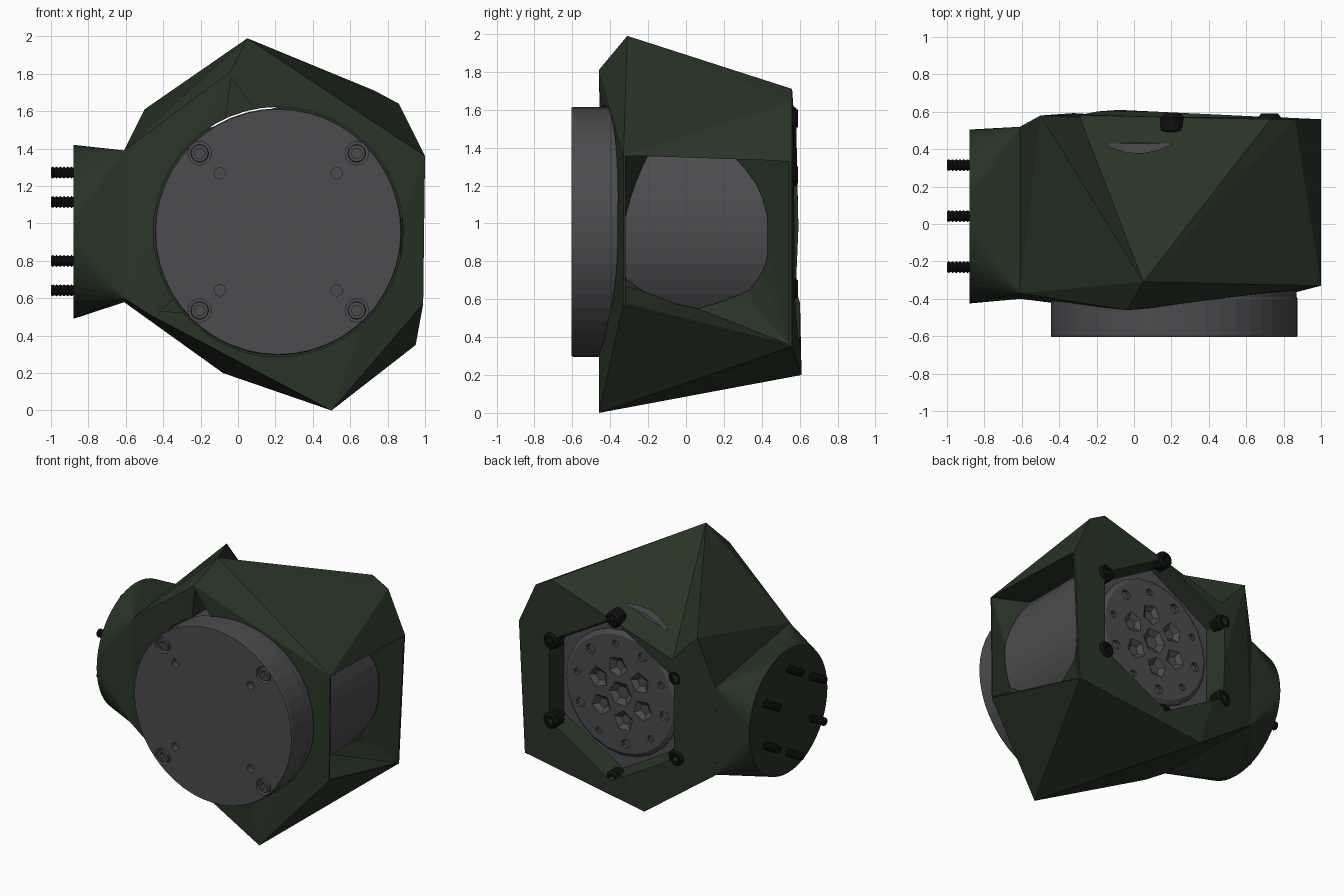
import bpy, bmesh, math
from mathutils import Vector

if "Cube" in bpy.data.objects:
    bpy.data.objects.remove(bpy.data.objects["Cube"])


def material(name, rgb):
    m = bpy.data.materials.new(name)
    m.diffuse_color = (*rgb, 1)
    m.use_nodes = True
    m.node_tree.nodes["Principled BSDF"].inputs["Base Color"].default_value = m.diffuse_color
    return m


GREEN = material("dark_green", (0.021, 0.034, 0.019))
GREY = material("motor_grey", (0.072, 0.072, 0.079))
BLACK = material("bolt_black", (0.005, 0.005, 0.005))
CX, CZ = 0.215, 0.955          # motor axis


def finish(name, bm, mat):
    bmesh.ops.recalc_face_normals(bm, faces=bm.faces)
    me = bpy.data.meshes.new(name)
    bm.to_mesh(me)
    bm.free()
    ob = bpy.data.objects.new(name, me)
    bpy.context.collection.objects.link(ob)
    if mat:
        me.materials.append(mat)
    return ob


def hull(name, pts, mat=None):
    bm = bmesh.new()
    for p in pts:
        bm.verts.new(p)
    bmesh.ops.convex_hull(bm, input=bm.verts[:])
    loose = [v for v in bm.verts if not v.link_faces]
    bmesh.ops.delete(bm, geom=loose, context='VERTS')
    bmesh.ops.dissolve_limit(bm, angle_limit=0.01, verts=bm.verts[:], edges=bm.edges[:])
    return finish(name, bm, mat)


def lathe(name, rings, origin, axis='Y', n=48, mat=None, turn=0.0):
    """Revolve (radius, offset) rings around an axis through origin."""
    d, u, w = {'Y': ((0, 1, 0), (1, 0, 0), (0, 0, 1)),
               'X': ((1, 0, 0), (0, 1, 0), (0, 0, 1))}[axis]
    d, u, w, o = Vector(d), Vector(u), Vector(w), Vector(origin)
    bm = bmesh.new()
    loops = []
    for r, t in rings:
        loops.append([bm.verts.new(o + d * t + r * (u * math.cos(a) + w * math.sin(a)))
                      for a in (turn + 2 * math.pi * i / n for i in range(n))])
    for a, b in zip(loops, loops[1:]):
        for i in range(n):
            j = (i + 1) % n
            bm.faces.new((a[i], a[j], b[j], b[i]))
    bm.faces.new(loops[0])
    bm.faces.new(loops[-1])
    return finish(name, bm, mat)


def cut(ob, *cutters):
    for c in cutters:
        mod = ob.modifiers.new("cut", 'BOOLEAN')
        mod.operation = 'DIFFERENCE'
        mod.solver = 'EXACT'
        mod.object = c
        bpy.context.view_layer.objects.active = ob
        bpy.ops.object.modifier_apply(modifier=mod.name)
        bpy.data.objects.remove(c)


def prism(pts, a, b):
    return hull("cutter", [(p, t, q) for t in (a, b) for p, q in pts])


def ring(n, r, start=0.0):
    return [(r * math.cos(start + 2 * math.pi * i / n),
             r * math.sin(start + 2 * math.pi * i / n)) for i in range(n)]


# Faceted housing
neck_pts = [(0.51, 0.58), (0.52, 1.24), (-0.37, 1.39), (-0.40, 0.60)]
apex, back_left, back_right = (0.05, -0.31, 1.99), (-0.50, 0.58, 1.61), (0.73, 0.56, 1.71)
housing = hull("housing", [
    apex, (-0.04, -0.46, 1.81), back_right,
    (0.86, 0.56, 1.64), (1.0, 0.56, 1.33), (1.0, -0.33, 1.36),
    (0.99, -0.33, 0.57), (0.95, 0.56, 0.35), (0.50, -0.46, 0.0),
    (-0.08, 0.61, 0.20), back_left, (-0.45, -0.42, 0.50)]
    + [(-0.61, y, z) for y, z in neck_pts], GREEN)

# Folded-in dip on the top rear
cut(housing, hull("cutter", [apex, back_left, back_right, (-0.29, 0.57, 1.39),
                             (-0.29, 0.75, 1.39), (0.1, 0.35, 2.2)]))

# Motor bay, flared side window, flared rear pocket and front notches
window = [(1.001, 0.545, 1.325), (1.001, -0.32, 1.355), (0.992, -0.32, 0.575),
          (0.952, 0.545, 0.36), (1.1, 0.545, 1.325), (1.1, -0.32, 1.355),
          (1.1, -0.32, 0.575), (1.1, 0.545, 0.36),
          (0.68, -0.17, 1.355), (0.68, 0.17, 1.355), (0.82, 0.36, 1.17),
          (0.82, 0.35, 0.575), (0.72, 0.0, 0.575), (0.84, -0.32, 0.67), (0.84, -0.32, 0.93)]
pocket = [(CX + p, y, CZ + q) for r, y in ((0.56, 0.40), (0.62, 0.64))
          for p, q in ring(6, r, math.pi / 2)]
cut(housing,
    lathe("cutter", [(0.668, -0.8), (0.668, 0.43)], (CX, 0, CZ)),
    hull("cutter", window),
    hull("cutter", pocket),
    prism([(-0.035, 1.78), (0.11, 1.58), (-0.07, 1.55)], -0.7, -0.15),
    prism([(-0.42, 0.53), (-0.2, 0.72), (-0.15, 0.52)], -0.7, -0.25))

# Neck flaring into the round mounting flange
hull("mounting_neck", [(-0.88, 0.04 + p, 0.955 + q) for p, q in ring(48, 0.465)]
     + [(-0.605, y, z) for y, z in neck_pts], GREEN)

# Motor body with front cap
motor = lathe("motor", [(0.655, -0.605), (0.66, -0.595), (0.66, -0.40), (0.655, -0.39),
                        (0.655, 0.43), (0.62, 0.44)], (CX, 0, CZ), mat=GREY)
screws = [(CX + sx * 0.42, CZ + sz * 0.42) for sx in (-1, 1) for sz in (-1, 1)]
holes = [(CX + sx * 0.313, CZ + sz * 0.313) for sx in (-1, 1) for sz in (-1, 1)]
for x, z in screws:
    cut(motor, lathe("cutter", [(0.062, -0.7), (0.062, -0.53)], (x, 0, z), n=20))
    s = lathe("front_screw", [(0.045, -0.60), (0.05, -0.59), (0.05, -0.5)],
              (x, 0, z), n=12, mat=GREY)
    cut(s, lathe("cutter", [(0.03, -0.7), (0.03, -0.56)], (x, 0, z), n=6))
for x, z in holes:
    cut(motor, lathe("cutter", [(0.03, -0.7), (0.03, -0.56)], (x, 0, z), n=16))

# Rear motor plate with holes and faceted hollows
plate = lathe("rear_plate", [(0.47, 0.40), (0.47, 0.45), (0.44, 0.47)],
              (CX, 0, CZ), n=24, mat=GREY)
for i, (p, q) in enumerate(ring(10, 0.37, 0.2)):
    r = 0.035 if i % 2 else 0.025
    cut(plate, lathe("cutter", [(r, 0.442), (r, 0.6)], (CX + p, 0, CZ + q), n=10))
for i, (p, q) in enumerate(ring(6, 0.2, 0.4)):
    cut(plate, lathe("cutter", [(0.04, 0.441), (0.12, 0.5)], (CX + p, 0, CZ + q),
                     n=5, turn=i * 0.7))
cut(plate, lathe("cutter", [(0.05, 0.441), (0.14, 0.5)], (CX, 0, CZ), n=6))

# Six rear bolts around the pocket
for p, q in ring(6, 0.60, math.pi / 2):
    b = lathe("rear_bolt", [(0.03, 0.42), (0.03, 0.49), (0.062, 0.50), (0.062, 0.57),
                            (0.045, 0.59)], (CX - 0.01 + p, 0, CZ + q), n=12, mat=BLACK)
    cut(b, lathe("cutter", [(0.028, 0.55), (0.028, 0.7)], (CX - 0.01 + p, 0, CZ + q), n=6))

# Six threaded studs on the flange
thread = [(0.032 if i % 2 else 0.025, -1.0 + i * 0.01) for i in range(15)]
for p, q in ring(6, 0.315, math.pi / 2):
    lathe("flange_stud", thread, (0, 0.042 + p, 0.957 + q), 'X', 12, BLACK)
